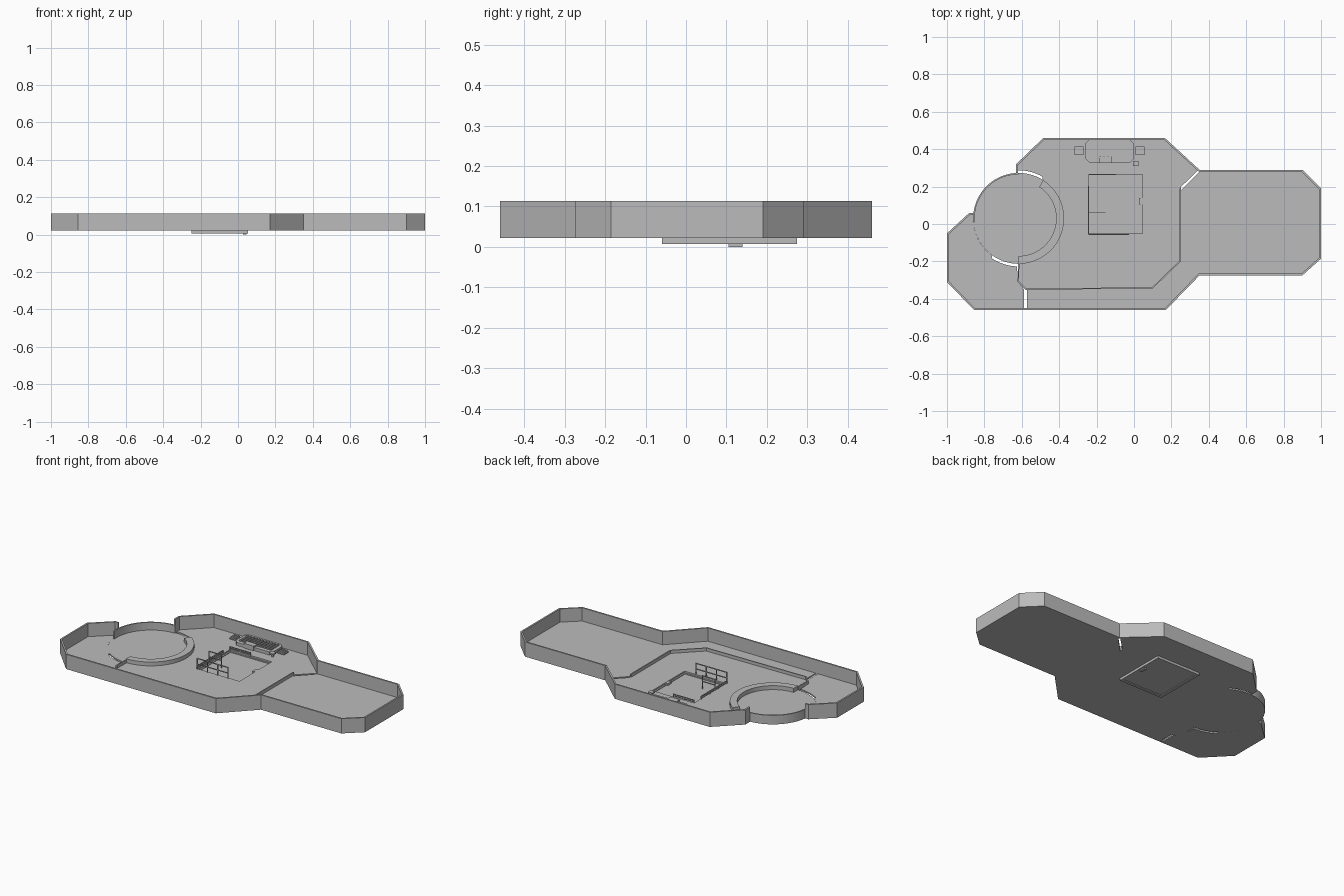
import bpy, bmesh, math
from mathutils import Vector

if "Cube" in bpy.data.objects:
    bpy.data.objects.remove(bpy.data.objects["Cube"])

grey = bpy.data.materials.new("plain_grey")
grey.diffuse_color = (0.5, 0.5, 0.5, 1)
grey.use_nodes = True
grey.node_tree.nodes["Principled BSDF"].inputs["Base Color"].default_value = grey.diffuse_color
Z0, ZF, ZT = 0.022, 0.031, 0.113      # slab bottom, floor top, wall top
CX, CY, R = -0.617, 0.03, 0.243       # round alcove


def finish(name, bm):
    bmesh.ops.recalc_face_normals(bm, faces=bm.faces)
    me = bpy.data.meshes.new(name)
    bm.to_mesh(me)
    bm.free()
    me.materials.append(grey)
    ob = bpy.data.objects.new(name, me)
    bpy.context.collection.objects.link(ob)
    return ob


def prism(name, pts, z0, z1):
    bm = bmesh.new()
    lo = [bm.verts.new((p[0], p[1], z0)) for p in pts]
    hi = [bm.verts.new((p[0], p[1], z1)) for p in pts]
    bm.faces.new(lo)
    bm.faces.new(hi)
    n = len(pts)
    for i in range(n):
        j = (i + 1) % n
        bm.faces.new((lo[i], lo[j], hi[j], hi[i]))
    return finish(name, bm)


def boxes(name, items):
    # items: (x0, x1, y0, y1, z0, z1)
    bm = bmesh.new()
    for x0, x1, y0, y1, z0, z1 in items:
        vs = bmesh.ops.create_cube(bm, size=1)["verts"]
        for v in vs:
            v.co = Vector(((x0 + x1) / 2 + v.co.x * (x1 - x0),
                           (y0 + y1) / 2 + v.co.y * (y1 - y0),
                           (z0 + z1) / 2 + v.co.z * (z1 - z0)))
    return finish(name, bm)


def wall(name, path, t, z0, z1):
    # strip of thickness t on the right-hand side of the path, mitred corners
    P = [Vector(p) for p in path]
    N = []
    for a, b in zip(P, P[1:]):
        d = (b - a).normalized()
        N.append(Vector((d.y, -d.x)))
    off = []
    for i, p in enumerate(P):
        a, b = N[max(i - 1, 0)], N[min(i, len(N) - 1)]
        off.append(p + (a + b) * (t / (1 + a.dot(b))))
    return prism(name, P + off[::-1], z0, z1)


def arc(r, a0, a1, n=24):
    return [(CX + r * math.cos(math.radians(a0 + (a1 - a0) * i / n)),
             CY + r * math.sin(math.radians(a0 + (a1 - a0) * i / n))) for i in range(n + 1)]


# floors, split at the doorways by narrow slits
main_floor = prism("main_floor",
    [(-.63, .285), (-.63, .32), (-.485, .46), (.165, .46), (.345, .29), (.25, .197),
     (.25, -.2), (.1, -.345), (-.58, -.35), (-.62, -.31), (-.617, -.225)]
    + arc(R, -89, 58) + arc(.257, 60, 92, 8), Z0, ZF)
prism("right_room_and_corridor_floor",
    [(.36, .29), (.9, .29), (1, .19), (1, -.185), (.9, -.275), (.35, -.275), (.17, -.46),
     (-.573, -.46), (-.573, -.35), (.1, -.345), (.25, -.2), (.25, .178)], Z0, ZF)
prism("left_room_floor",
    [(-.588, -.46), (-.855, -.46), (-1, -.31), (-1, -.05), (-.88, .06), (-.858, .06)]
    + arc(R, 174, 234) + arc(.257, 236, 268, 8) + [(-.62, -.31), (-.588, -.35)], Z0, ZF)
prism("round_floor", arc(R, 0, 354, 59), Z0, ZF - .001)

# tall outer walls
wall("outer_wall",
     [(-.63, .272), (-.63, .32), (-.485, .46), (.165, .46), (.35, .29), (.9, .29), (1, .19),
      (1, -.185), (.9, -.275), (.35, -.275), (.17, -.46), (-.855, -.46), (-1, -.31),
      (-1, -.05), (-.88, .06), (-.858, .06)], .01, Z0, ZT)

# low partition around the main room
wall("low_partition", [(.25, .19), (.25, -.2), (.1, -.345), (-.58, -.352), (-.622, -.31),
                       (-.62, -.215)], .007, Z0, .05)

# round alcove: thin back wall and broad low step
prism("alcove_back_wall", arc(R, 90, 185) + arc(R - .008, 185, 90), Z0, .078)
prism("alcove_step", arc(R, -90, 57, 36) + arc(R - .042, 57, -90, 36), Z0, .055)

# hatch opening, sunken platform and frame
X0, X1, Y0, Y1 = -.24, .045, -.05, .265
cutter = boxes("hatch_cutter", [(X0, X1, Y0, Y1, 0, .1)])
cutter.hide_render = True
cutter.hide_viewport = True
m = main_floor.modifiers.new("hatch", "BOOLEAN")
m.operation, m.object, m.solver = "DIFFERENCE", cutter, "EXACT"
boxes("hatch_platform", [(X0, X1, Y0, Y1, .011, .018)])
e = .009
boxes("hatch_frame", [(X0 - e, X0 + e, Y0 - e, Y1 + e, .007, Z0),
                      (X1 - e, X1 + e, Y0 - e, Y1 + e, .007, Z0),
                      (X0, X1, Y0 - e, Y0 + e, .007, Z0),
                      (X0, X1, Y1 - e, Y1 + e, .007, Z0)])
boxes("hatch_latch", [(.027, .045, .105, .14, 0, .03)])


# railings: posts and two bars along an axis-aligned line
def railing(name, x0, y0, x1, y1, posts, top):
    w = .0025
    items = []
    for i in range(posts):
        f = i / (posts - 1)
        x, y = x0 + (x1 - x0) * f, y0 + (y1 - y0) * f
        items.append((x - w, x + w, y - w, y + w, .018, top))
    for z in (top, (top + ZF) / 2):
        items.append((x0 - w, x1 + w, y0 - w, y1 + w, z - .005, z))
    boxes(name, items)


railing("front_railing", X0, Y0 - .005, -.03, Y0 - .005, 4, .1)
railing("side_railing", X0 - .004, Y0, X0 - .004, .2, 4, .05)
railing("back_railing", X0, Y1, -.1, Y1, 3, .05)
railing("platform_rail", X0, .06, -.155, .06, 2, .1)

# control console with key grid
prism("console_base", [(-.24, .33), (-.02, .33), (0, .35), (0, .43), (-.02, .45), (-.24, .45),
                       (-.26, .43), (-.26, .35)], ZF, .05)
keys = []
for i in range(11):
    for j in range(5):
        x, y = -.232 + i * .0205, .358 + j * .0168
        keys.append((x - .007, x + .007, y - .0055, y + .0055, .05, .057))
boxes("console_keys", keys)
wings = []
for s in (-1, 1):
    xc = -.13 + s * .163
    wings.append((xc - .024, xc + .024, .368, .414, .036, .043))
    for k in range(3):
        y = .376 + k * .015
        wings.append((xc - .02, xc + .02, y - .004, y + .004, .043, .05))
boxes("console_wings", wings)
boxes("console_drawer", [(-.185, -.12, .325, .36, ZF, .06)])
boxes("stool", [(-.005, .025, .31, .338, .048, .056), (.005, .015, .319, .329, ZF, .048)])
